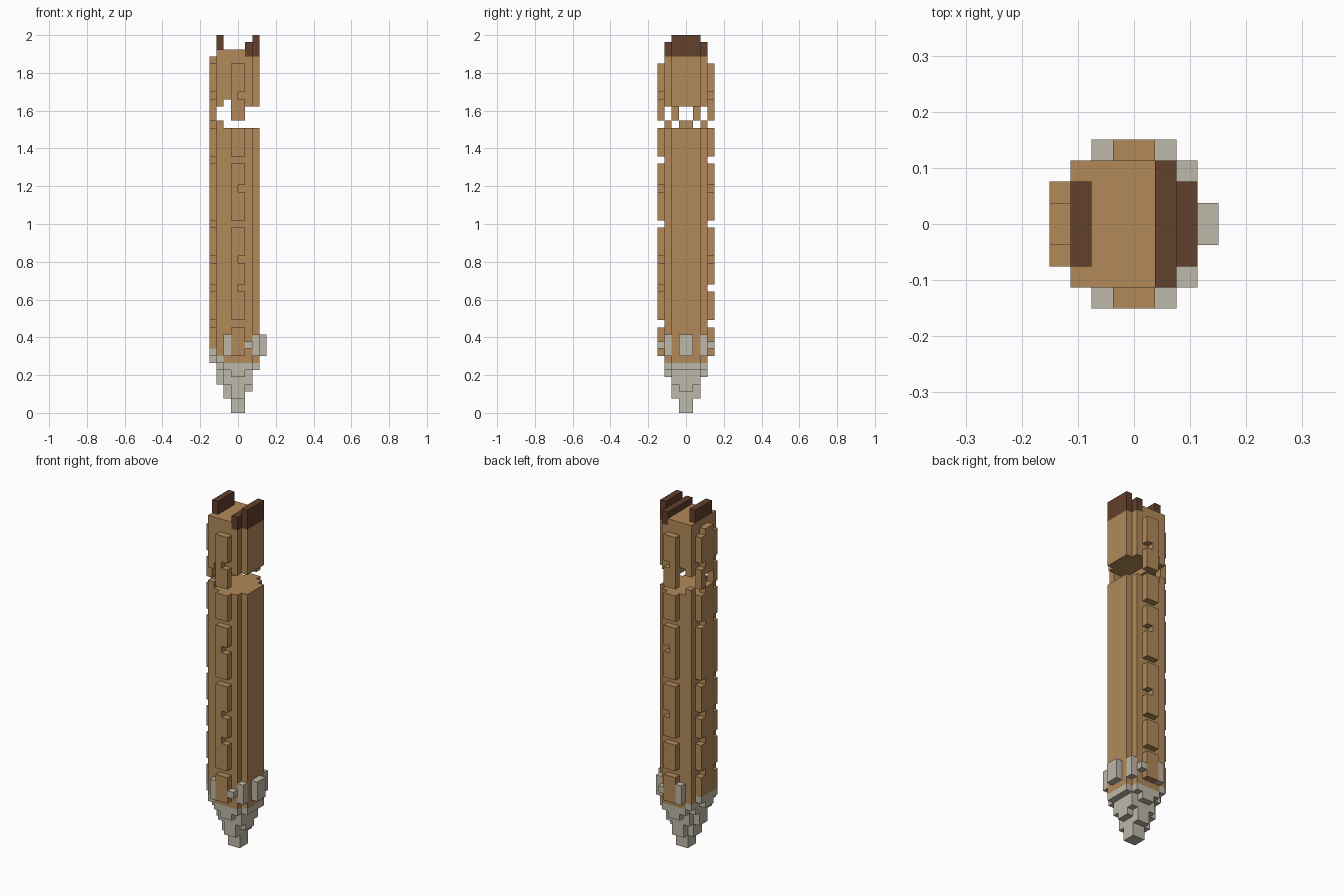
import bpy, bmesh
from mathutils import Vector

cube = bpy.data.objects.get("Cube")
if cube:
    bpy.data.objects.remove(cube, do_unlink=True)

U = 2 / 53  # edge of one cell


def make_material(name, rgb):
    m = bpy.data.materials.new(name)
    m.use_nodes = True
    m.diffuse_color = (*rgb, 1)
    m.node_tree.nodes["Principled BSDF"].inputs["Base Color"].default_value = (*rgb, 1)
    return m


TAN = make_material("tan wood", (0.445, 0.254, 0.102))
GREY = make_material("pale grey", (0.515, 0.479, 0.392))
DARK = make_material("dark brown", (0.122, 0.05, 0.025))

owner = {}   # cell -> part name
parts = {}   # part name -> material


def box(part, mat, xs, ys, zs):
    """Fill a range of cells; earlier parts keep their cells."""
    parts[part] = mat
    for x in range(*xs):
        for y in range(*ys):
            for z in range(*zs):
                owner.setdefault((x, y, z), part)


def box_pair(part, mat, xs, ys, zs):
    """Fill a range of cells and its mirror across y."""
    box(part, mat, xs, ys, zs)
    box(part, mat, xs, (-ys[1], -ys[0]), zs)


def section(part, mat, zs):
    """Main cross-section with two clipped corners."""
    box(part, mat, (-3, 2), (-3, 3), zs)
    box(part, mat, (2, 3), (-2, 2), zs)


# Stepped tip
tip = [
    ((-1, 1), 1, (0, 3)), ((-2, 1), 1, (2, 3)), ((-1, 1), 2, (2, 3)),
    ((-2, 2), 1, (3, 5)), ((-1, 1), 2, (3, 5)), ((-2, 2), 2, (4, 5)),
    ((-3, 2), 1, (4, 6)), ((-2, 2), 2, (5, 6)), ((-1, 1), 3, (5, 7)),
    ((-3, 3), 2, (6, 7)), ((-2, 2), 3, (6, 7)),
]
for xs, half, zs in tip:
    box("tip", GREY, xs, (-half, half), zs)
box("tip", GREY, (-4, -3), (-1, 1), (7, 9))
box_pair("tip", GREY, (-4, -3), (1, 2), (8, 9))
box("tip", GREY, (-3, -2), (-3, 3), (7, 8))

# Grey collar studs
box("collar_studs", GREY, (3, 4), (-1, 1), (8, 11))
box_pair("collar_studs", GREY, (2, 3), (2, 3), (8, 11))
box_pair("collar_studs", GREY, (-2, -1), (3, 4), (8, 11))
box_pair("collar_studs", GREY, (1, 2), (3, 4), (9, 10))

# Lower and upper shaft
section("lower_shaft", TAN, (7, 40))
section("upper_shaft", TAN, (44, 50))
for xs in ((-3, -2), (-1, 2)):
    box("upper_shaft", TAN, xs, (-3, 3), (43, 44))
box("upper_shaft", TAN, (2, 3), (-2, 2), (43, 44))
box("upper_shaft", TAN, (-3, 1), (-3, 3), (50, 51))

# Broken joint remnants
box("joint_fragments", TAN, (-4, -3), (-1, 1), (40, 41))
box_pair("joint_fragments", TAN, (-3, -2), (2, 3), (40, 41))

# Spine on the -x side
for zs in ((9, 40), (43, 50)):
    box("side_spine", TAN, (-4, -3), (-1, 1), zs)
for zs in ((9, 12), (13, 17), (18, 21), (22, 26), (27, 35), (36, 40), (41, 44), (45, 49)):
    box_pair("side_spine_ribs", TAN, (-4, -3), (1, 2), zs)

# Front and back ridges: one half has extra notches
for zs in ((8, 12), (13, 26), (27, 35), (36, 40), (41, 49)):
    for name, ys in (("front_ridge", (-4, -3)), ("back_ridge", (3, 4))):
        for z in range(*zs):
            if name == "back_ridge" and z == 17:
                continue
            notched = z in (17, 21, 31, 44)
            box(name, TAN, (-1, 0 if notched else 1), ys, (z, z + 1))

# Dark crown
box("crown_left", DARK, (1, 2), (-3, 3), (50, 52))
box("crown_left", DARK, (2, 3), (-2, 2), (50, 53))
box("crown_right", DARK, (-3, -2), (-2, 2), (51, 53))

# Turn the cells of each part into a skin of exposed faces
for part, mat in parts.items():
    bm = bmesh.new()
    for cell, who in owner.items():
        if who != part:
            continue
        for axis in range(3):
            for side in (-1, 1):
                near = list(cell)
                near[axis] += side
                if tuple(near) in owner:
                    continue
                a, b = (axis + 1) % 3, (axis + 2) % 3
                corners = []
                for da, db in ((0, 0), (1, 0), (1, 1), (0, 1))[::side]:
                    p = Vector(cell)
                    p[axis] += side > 0
                    p[a] += da
                    p[b] += db
                    corners.append(bm.verts.new(p * U))
                bm.faces.new(corners)
    bmesh.ops.remove_doubles(bm, verts=bm.verts, dist=U / 100)
    mesh = bpy.data.meshes.new(part)
    bm.to_mesh(mesh)
    bm.free()
    mesh.materials.append(mat)
    obj = bpy.data.objects.new(part, mesh)
    bpy.context.collection.objects.link(obj)
